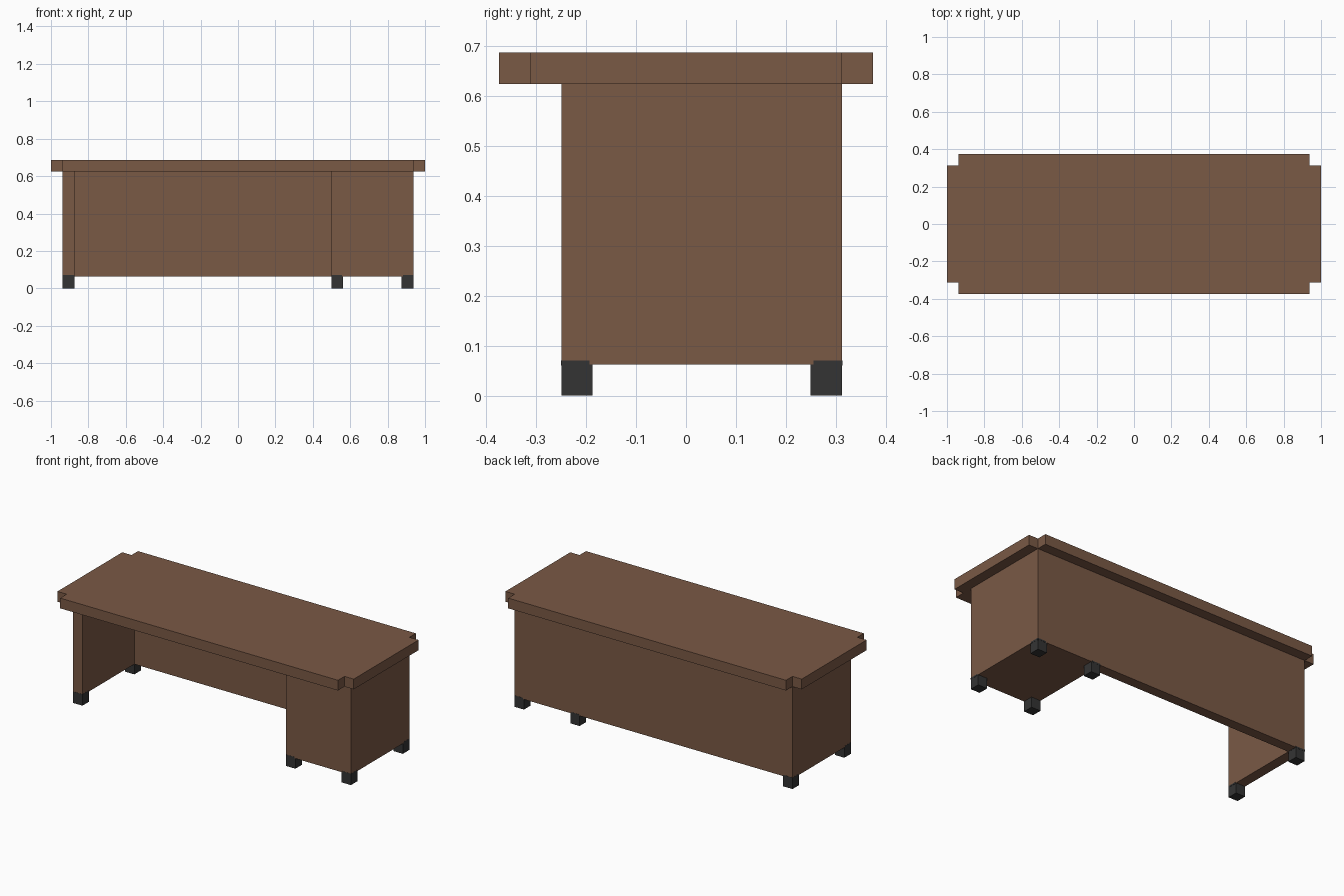
import bpy, bmesh

cube = bpy.data.objects.get("Cube")
if cube:
    bpy.data.objects.remove(cube, do_unlink=True)


def make_material(name, colour):
    mat = bpy.data.materials.new(name)
    mat.use_nodes = True
    mat.diffuse_color = colour
    mat.node_tree.nodes["Principled BSDF"].inputs["Base Color"].default_value = colour
    return mat


wood = make_material("brown wood", (0.195, 0.100, 0.060, 1))
rubber = make_material("dark grey feet", (0.034, 0.034, 0.034, 1))
U = 0.0625  # thickness of boards and feet


def extrude_plans(name, plans, mat):
    """Extrude each (outline, bottom, top) plan straight up into one object."""
    bm = bmesh.new()
    for outline, z0, z1 in plans:
        face = bm.faces.new([bm.verts.new((x, y, z0)) for x, y in outline])
        result = bmesh.ops.extrude_face_region(bm, geom=[face], use_keep_orig=True)
        top = [v for v in result["geom"] if isinstance(v, bmesh.types.BMVert)]
        bmesh.ops.translate(bm, verts=top, vec=(0, 0, z1 - z0))
    bmesh.ops.recalc_face_normals(bm, faces=bm.faces[:])
    mesh = bpy.data.meshes.new(name)
    bm.to_mesh(mesh)
    bm.free()
    mesh.materials.append(mat)
    obj = bpy.data.objects.new(name, mesh)
    bpy.context.collection.objects.link(obj)
    return obj


def rect(x0, x1, y0, y1):
    return [(x0, y0), (x1, y0), (x1, y1), (x0, y1)]


# Desktop with square notches in its corners
X, Y = 1.0, 0.375
desktop = [(-X, U - Y), (U - X, U - Y), (U - X, -Y), (X - U, -Y), (X - U, U - Y), (X, U - Y),
           (X, Y - U), (X - U, Y - U), (X - U, Y), (U - X, Y), (U - X, Y - U), (-X, Y - U)]
extrude_plans("desktop", [(desktop, 10 * U, 11 * U)], wood)

# Side panel, back panel and drawer cabinet as one U-shaped body
L, R, F, B, C = -0.9375, 0.9375, -0.25, 0.3125, 0.5
body = [(L, F), (L + U, F), (L + U, B - U), (C, B - U), (C, F), (R, F), (R, B), (L, B)]
extrude_plans("desk_body", [(body, U, 10 * U)], wood)

# Six feet, each with a thin collar that wraps the bottom of the body
E = 0.001   # collar stand-off
S = 0.006   # collar inset on the inner sides
for side, x, inset_left, inset_right in (("right", L, -E, -E), ("inner", C, -E, S), ("left", R - U, S, -E)):
    for end, y, inset_front, inset_back in (("front", F, -E, S), ("back", B - U, S, -E)):
        collar = rect(x + inset_left, x + U - inset_right, y + inset_front, y + U - inset_back)
        extrude_plans(f"foot_{end}_{side}",
                      [(rect(x, x + U, y, y + U), 0, U), (collar, U - 0.002, 0.07)], rubber)
